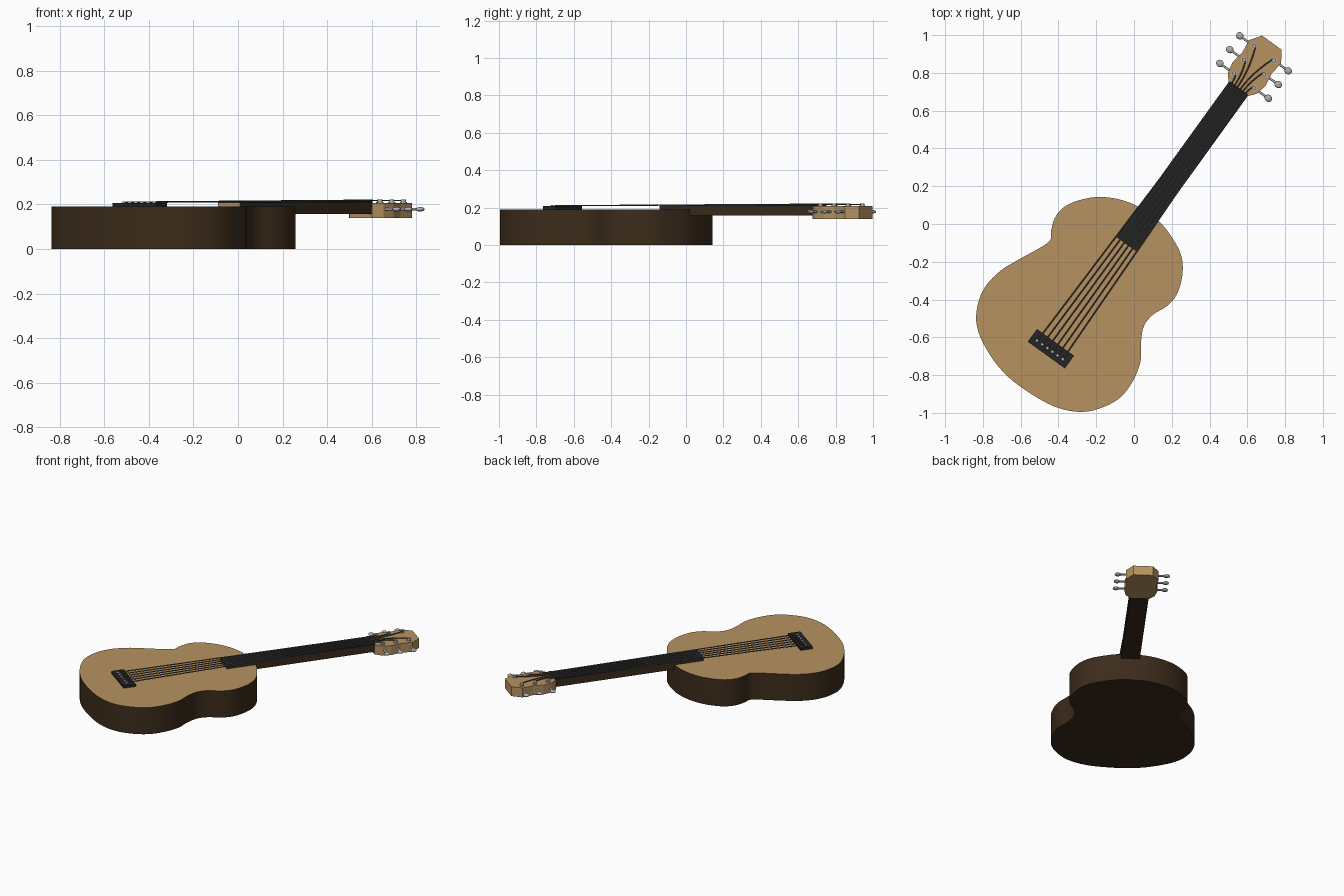
import bpy, bmesh, math
from mathutils import Vector, Matrix

if "Cube" in bpy.data.objects:
    bpy.data.objects.remove(bpy.data.objects["Cube"])

# Neck frame: u runs along the neck, v to its left, origin at the lower end of the fretboard
ANGLE = math.radians(54.2)
FRAME = Matrix.Translation((-0.04, -0.106, 0)) @ Matrix.Rotation(ANGLE, 4, 'Z')


def material(name, r, g, b):
    m = bpy.data.materials.new(name)
    m.diffuse_color = (r, g, b, 1)
    m.use_nodes = True
    m.node_tree.nodes["Principled BSDF"].inputs["Base Color"].default_value = m.diffuse_color
    return m


TAN = material("spruce", 0.47, 0.29, 0.12)
BROWN = material("dark_wood", 0.045, 0.025, 0.011)
BLACK = material("ebony", 0.018, 0.018, 0.018)
STEEL = material("steel", 0.42, 0.42, 0.42)
WIRE = material("string_wire", 0.10, 0.09, 0.085)


def finish(name, bm, mats, matrix=None, smooth=True):
    bmesh.ops.recalc_face_normals(bm, faces=bm.faces)
    me = bpy.data.meshes.new(name)
    bm.to_mesh(me)
    bm.free()
    ob = bpy.data.objects.new(name, me)
    bpy.context.collection.objects.link(ob)
    for m in mats:
        me.materials.append(m)
    if matrix:
        ob.matrix_world = matrix
    if smooth:
        bpy.context.view_layer.objects.active = ob
        ob.select_set(True)
        bpy.ops.object.shade_smooth_by_angle(angle=math.radians(35))
        ob.select_set(False)
    return ob


def prism(name, outline, z0, z1, mats, matrix=None, smooth=True):
    bm = bmesh.new()
    low = [bm.verts.new((x, y, z0)) for x, y in outline]
    high = [bm.verts.new((x, y, z1)) for x, y in outline]
    bm.faces.new(low)
    top = bm.faces.new(high)
    for i in range(len(low)):
        j = (i + 1) % len(low)
        bm.faces.new((low[i], low[j], high[j], high[i]))
    top.material_index = len(mats) - 1
    return finish(name, bm, mats, matrix, smooth)


def slab(name, u0, u1, v0, v1, z0, z1, mat):
    return prism(name, [(u0, v0), (u1, v0), (u1, v1), (u0, v1)], z0, z1, [mat], FRAME, False)


def smooth_loop(pts, steps=4):
    out, n = [], len(pts)
    for i in range(n):
        a, b, c, d = (Vector(pts[(i + k) % n]) for k in (-1, 0, 1, 2))
        for s in range(steps):
            t = s / steps
            out.append(0.5 * (2 * b + (c - a) * t + (2 * a - 5 * b + 4 * c - d) * t * t
                              + (3 * b - a - 3 * c + d) * t ** 3))
    return out


def rod(name, a, b, r, mat, sides=12):
    a, b = Vector(a), Vector(b)
    bm = bmesh.new()
    bmesh.ops.create_cone(bm, cap_ends=True, segments=sides, radius1=r, radius2=r, depth=(b - a).length)
    turn = (b - a).to_track_quat('Z', 'Y').to_matrix().to_4x4()
    return finish(name, bm, [mat], FRAME @ Matrix.Translation((a + b) / 2) @ turn)


def ball(name, loc, scale, mat):
    bm = bmesh.new()
    bmesh.ops.create_uvsphere(bm, u_segments=16, v_segments=10, radius=1)
    bmesh.ops.scale(bm, vec=scale, verts=bm.verts)
    return finish(name, bm, [mat], FRAME @ Matrix.Translation(loc))


# Body: dark sides and back, pale top
BODY = [(-.455, -.098), (-.44, -.04), (-.42, .03), (-.37, .09), (-.286, .127), (-.19, .143),
        (-.085, .132), (.016, .095), (.127, .02), (.20, -.07), (.249, -.164), (.257, -.265),
        (.228, -.37), (.175, -.434), (.10, -.48), (.053, -.54), (.037, -.624), (.035, -.725),
        (-.005, -.83), (-.069, -.915), (-.159, -.968), (-.275, -.995), (-.418, -.968),
        (-.577, -.878), (-.693, -.783), (-.783, -.66), (-.832, -.54), (-.828, -.43),
        (-.788, -.333), (-.709, -.249), (-.614, -.19)]
prism("body", smooth_loop(BODY), 0, 0.19, [BROWN, TAN])

# Neck, fretboard and pale end tile
slab("neck", 0.2, 1.02, -0.06, 0.06, 0.157, 0.207, BROWN)
slab("neck_riser", 0.002, 1.01, -0.061, 0.061, 0.188, 0.207, BROWN)
slab("neck_end_tile", -0.001, 0.003, -0.061, 0.061, 0.189, 0.206, TAN)
slab("fretboard", 0, 1.01, -0.0625, 0.0625, 0.205, 0.214, BLACK)
slab("nut", 1.003, 1.013, -0.0625, 0.0625, 0.205, 0.217, BLACK)

# Headstock
half = [(1.01, .062), (1.05, .095), (1.11, .107), (1.18, .096), (1.255, .105), (1.315, .063)]
prism("headstock", half + [(u, -v) for u, v in reversed(half)], 0.14, 0.207, [TAN], FRAME, False)

# Bridge
slab("bridge", -0.725, -0.642, -0.121, 0.121, 0.188, 0.207, BLACK)

# Tuners: post, shaft and knob, three per side
POST_U = (1.065, 1.155, 1.245)
for side in (1, -1):
    for u in POST_U:
        rod("tuner_post", (u, side * .066, .19), (u, side * .066, .222), .011, STEEL)
        rod("tuner_collar", (u, side * .066, .2), (u, side * .066, .210), .016, STEEL)
        rod("tuner_shaft", (u, side * .06, .178), (u, side * .15, .178), .006, STEEL)
        ball("tuner_knob", (u, side * .158, .178), (.019, .021, .010), STEEL)

# Strings with bridge pins
for i in range(6):
    s = 1 - i / 2.5
    side = 1 if s > 0 else -1
    u = POST_U[i if i < 3 else 5 - i]
    ball("bridge_pin", (-.692, s * .084, .207), (.009, .009, .006), STEEL)
    nut_v = s * .045
    path = [(-.692, s * .084, .208), (-.645, s * .082, .210), (1.008, nut_v, .218)]
    a, b = Vector(path[-1]), Vector((u, side * .056, .217))
    for k in range(1, 7):
        t = k / 6
        p = a.lerp(b, t)
        p.y = a.y + (b.y - a.y) * t * t
        path.append(p)
    cu = bpy.data.curves.new("string", 'CURVE')
    cu.dimensions = '3D'
    cu.bevel_depth = 0.0035
    cu.bevel_resolution = 1
    cu.use_fill_caps = True
    sp = cu.splines.new('POLY')
    sp.points.add(len(path) - 1)
    for q, p in zip(sp.points, path):
        q.co = (*p, 1)
    cu.materials.append(WIRE)
    ob = bpy.data.objects.new("string", cu)
    ob.matrix_world = FRAME
    bpy.context.collection.objects.link(ob)
